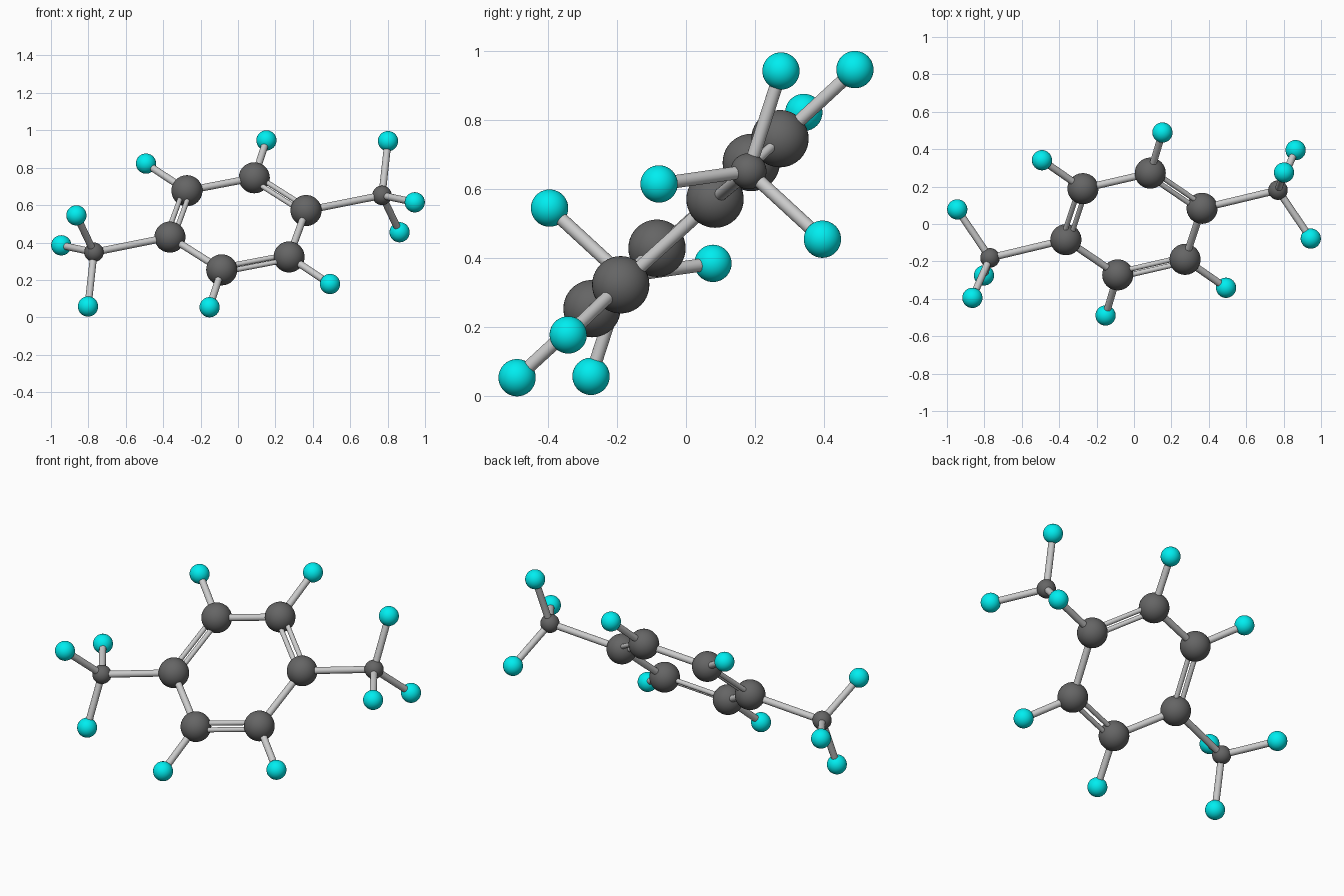
import bpy
from mathutils import Vector

if "Cube" in bpy.data.objects:
    bpy.data.objects.remove(bpy.data.objects["Cube"])

CENTRE = Vector((0, 0, 0.5))


def material(name, rgb):
    m = bpy.data.materials.new(name)
    m.diffuse_color = (*rgb, 1)
    m.use_nodes = True
    m.node_tree.nodes["Principled BSDF"].inputs["Base Color"].default_value = m.diffuse_color
    return m


dark = material("dark_grey", (0.13, 0.13, 0.13))
cyan = material("cyan", (0.0, 0.85, 0.87))


def ball(name, pos, radius, mat):
    bpy.ops.mesh.primitive_uv_sphere_add(segments=40, ring_count=20, radius=radius, location=pos)
    ob = bpy.context.object
    ob.name = name
    ob.data.materials.append(mat)
    bpy.ops.object.shade_smooth()


def rod(name, a, b, radius=0.019):
    d = b - a
    bpy.ops.mesh.primitive_cylinder_add(vertices=24, radius=radius, depth=d.length, location=(a + b) / 2)
    ob = bpy.context.object
    ob.name = name
    ob.rotation_mode = 'QUATERNION'
    ob.rotation_quaternion = d.to_track_quat('Z', 'Y')
    bpy.ops.object.shade_smooth_by_angle()


def invert(p):
    # The molecule is point-symmetric about its centre
    return 2 * CENTRE - p


# Half of the ring and half of the outer atoms; the rest is the inverted copy
half_ring = [Vector(p) for p in ((0.364, 0.084, 0.571), (0.087, 0.272, 0.746), (-0.273, 0.189, 0.677))]
ring = half_ring + [invert(p) for p in half_ring]
ring_h = [Vector((0.152, 0.489, 0.946)), Vector((-0.492, 0.341, 0.822))]
methyl = Vector((0.770, 0.181, 0.652))
methyl_h = [Vector(p) for p in ((0.802, 0.275, 0.942), (0.945, -0.078, 0.615), (0.864, 0.395, 0.455))]

# Ring carbons with alternating double and single bonds
for i, a in enumerate(ring):
    b = ring[(i + 1) % 6]
    ball("ring_carbon", a, 0.083, dark)
    if i % 2 == 0:
        out = ((a + b) / 2 - CENTRE).normalized() * 0.02
        rod("double_bond_outer", a + out, b + out, 0.0135)
        rod("double_bond_inner", a - out, b - out, 0.0135)
    else:
        rod("ring_bond", a, b)

# Ring hydrogens and end groups, on both halves
for f in (lambda p: p, invert):
    for c, h in zip(half_ring[1:], ring_h):
        ball("ring_hydrogen", f(h), 0.054, cyan)
        rod("ring_hydrogen_bond", f(c), f(h))
    ball("end_carbon", f(methyl), 0.052, dark)
    rod("end_carbon_bond", f(half_ring[0]), f(methyl))
    for h in methyl_h:
        ball("end_hydrogen", f(h), 0.054, cyan)
        rod("end_hydrogen_bond", f(methyl), f(h))
